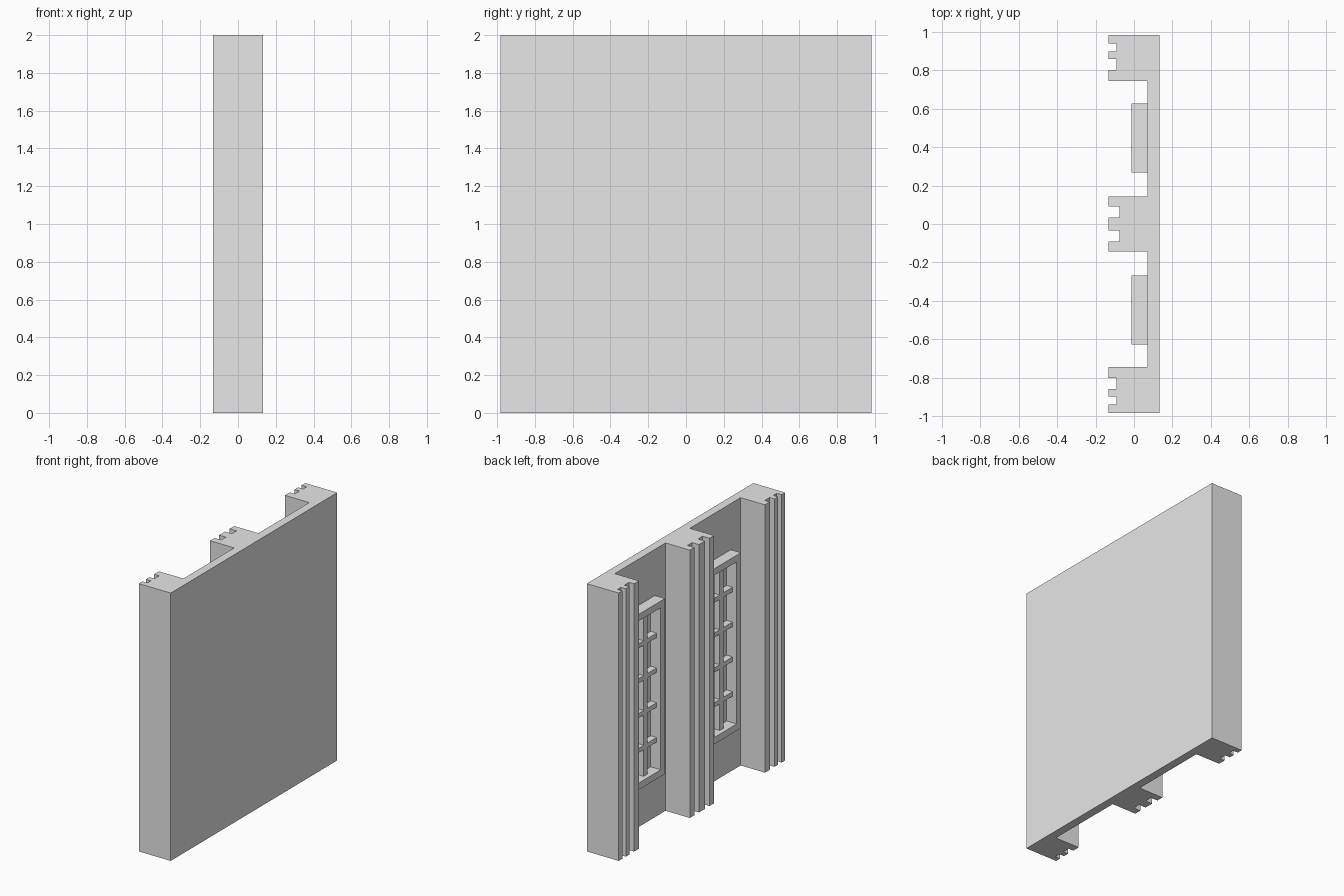
import bpy, bmesh
from mathutils import Vector

old = bpy.data.objects.get("Cube")
if old:
    bpy.data.objects.remove(old, do_unlink=True)

# Single plain grey material
grey = bpy.data.materials.new("plain_grey")
grey.use_nodes = True
COLOUR = (0.8, 0.8, 0.8, 1)
grey.diffuse_color = COLOUR
grey.node_tree.nodes["Principled BSDF"].inputs["Base Color"].default_value = COLOUR

HEIGHT = 2.0
FACE, BACK, WALL = -0.132, 0.132, 0.069   # pilaster face, rear plane, wall plane
HALF = 0.982                              # half of the panel width


def finish(bm, name):
    bmesh.ops.recalc_face_normals(bm, faces=bm.faces)
    mesh = bpy.data.meshes.new(name)
    bm.to_mesh(mesh)
    bm.free()
    mesh.materials.append(grey)
    obj = bpy.data.objects.new(name, mesh)
    bpy.context.collection.objects.link(obj)
    return obj


def extrude_outline(name, outline, direction):
    bm = bmesh.new()
    face = bm.faces.new([bm.verts.new(p) for p in outline])
    made = bmesh.ops.extrude_face_region(bm, geom=[face], use_keep_orig=True)
    verts = [v for v in made["geom"] if isinstance(v, bmesh.types.BMVert)]
    bmesh.ops.translate(bm, verts=verts, vec=direction)
    return finish(bm, name)


def box(name, x, y, z):
    outline = [(x[0], y[0], z[0]), (x[0], y[1], z[0]),
               (x[0], y[1], z[1]), (x[0], y[0], z[1])]
    return extrude_outline(name, outline, Vector((x[1] - x[0], 0, 0)))


def fluted(y_start, y_end, grooves, depth):
    """Outline along a pilaster face with square grooves cut into it."""
    pts = [(FACE, y_start)]
    for a, b in grooves:
        pts += [(FACE, a), (FACE + depth, a), (FACE + depth, b), (FACE, b)]
    return pts + [(FACE, y_end)]


# Wall and fluted pilasters: one profile, mirrored about the middle
side = fluted(HALF, 0.743, [(0.94, 0.898), (0.857, 0.80)], 0.041)
middle = fluted(0.143, -0.143, [(0.09, 0.035), (-0.035, -0.09)], 0.057)
other_side = [(x, -y) for x, y in reversed(side)]
profile = [(BACK, HALF)] + side + [(WALL, 0.743), (WALL, 0.143)] + middle
profile += [(WALL, -0.143), (WALL, -0.743)] + other_side + [(BACK, -HALF)]
extrude_outline("wall_with_pilasters", [(x, y, 0) for x, y in profile],
                Vector((0, 0, HEIGHT)))

# Window in each bay: raised frame with thinner glazing bars
FRAME_X, BAR_X = (-0.014, WALL), (0.02, WALL)
Z0, Z1, RIM = 0.345, 1.655, 0.05
for label, centre in (("rear", 0.448), ("front", -0.448)):
    y0, y1 = centre - 0.18, centre + 0.18
    for part, y in (("a", (y0, y0 + RIM)), ("b", (y1 - RIM, y1))):
        box(f"{label}_window_stile_{part}", FRAME_X, y, (Z0, Z1))
    inner = (y0 + RIM, y1 - RIM)
    box(f"{label}_window_sill", FRAME_X, inner, (Z0, Z0 + RIM))
    box(f"{label}_window_head", FRAME_X, inner, (Z1 - RIM, Z1))
    box(f"{label}_window_mullion", BAR_X, (centre - 0.022, centre + 0.022),
        (Z0 + RIM, Z1 - RIM))
    for i in range(4):
        z = 1 + (i - 1.5) * 0.26
        box(f"{label}_window_bar_{i + 1}", BAR_X, inner, (z - 0.017, z + 0.017))
